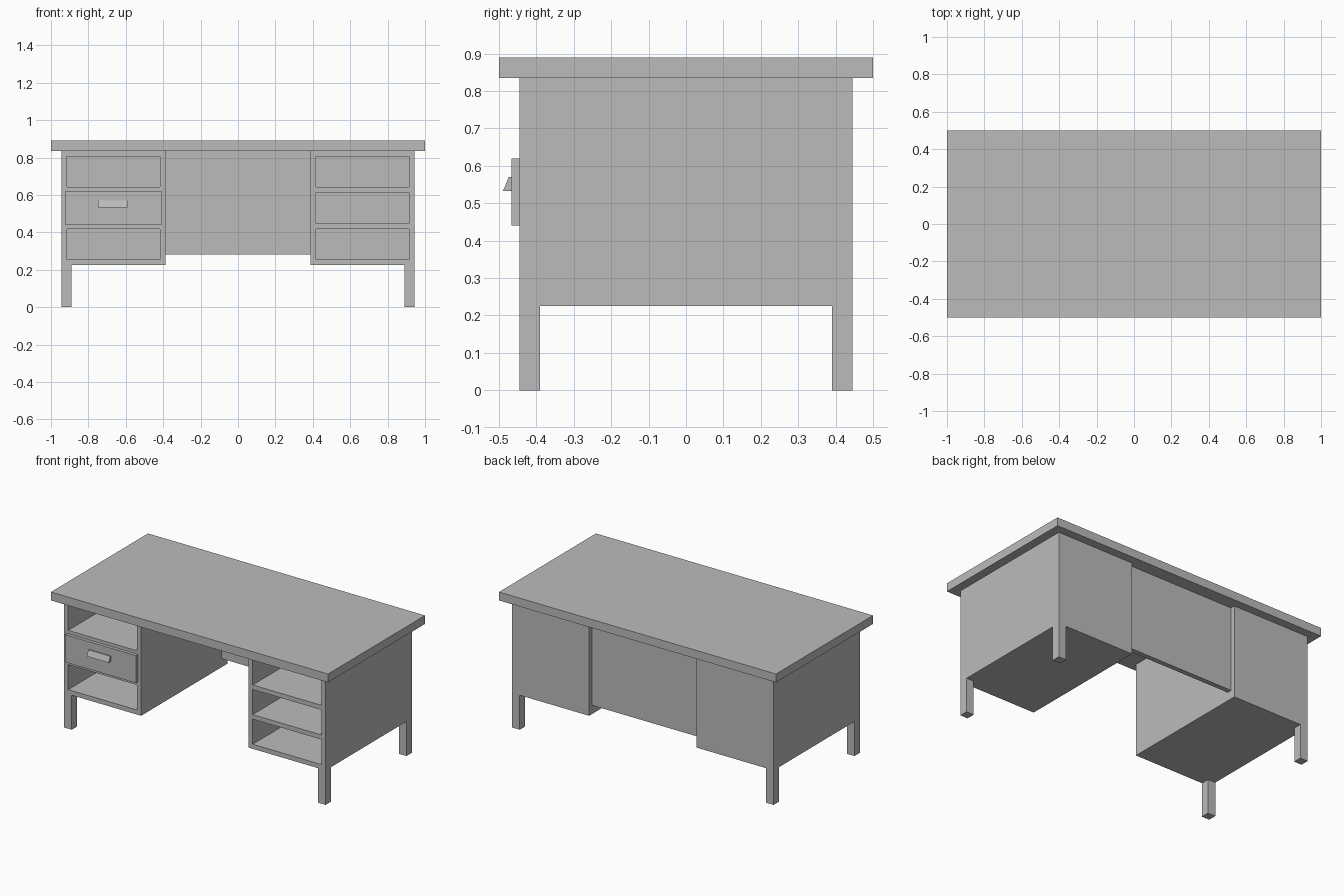
import bpy
import bmesh
from mathutils import Vector

if "Cube" in bpy.data.objects:
    bpy.data.objects.remove(bpy.data.objects["Cube"])

# Single material
grey = bpy.data.materials.new("plain_grey")
grey.use_nodes = True
COLOUR = (0.5, 0.5, 0.5, 1)
grey.diffuse_color = COLOUR
grey.node_tree.nodes["Principled BSDF"].inputs["Base Color"].default_value = COLOUR

# Shared dimensions
BOARD = 0.03
PED_IN, PED_OUT = 0.388, 0.944
PED_LOW, PED_TOP = 0.225, 0.835
HALF_DEPTH = 0.445
LEG = 0.055
SLOT_H = (PED_TOP - PED_LOW - 4 * BOARD) / 3
SLOT_Z = [PED_LOW + BOARD + i * (SLOT_H + BOARD) for i in range(3)]


def finish(name, bm):
    bmesh.ops.recalc_face_normals(bm, faces=bm.faces)
    mesh = bpy.data.meshes.new(name)
    bm.to_mesh(mesh)
    bm.free()
    mesh.materials.append(grey)
    obj = bpy.data.objects.new(name, mesh)
    bpy.context.scene.collection.objects.link(obj)
    return obj


def box_bm(low, high):
    bm = bmesh.new()
    low, high = Vector(low), Vector(high)
    bmesh.ops.create_cube(bm, size=1)
    for v in bm.verts:
        v.co = (low + high) / 2 + v.co * (high - low)
    return bm


def box(name, low, high):
    return finish(name, box_bm(low, high))


def hollow(bm, axis, direction, low, high, depth):
    """Push the faces on one side that lie within low..high into the box."""
    normal = Vector(axis) * direction
    faces = []
    for f in bm.faces:
        c = f.calc_center_median()
        if f.normal.dot(normal) > 0.9 and all(a < b < d for a, b, d in zip(low, c, high)):
            faces.append(f)
    new = bmesh.ops.extrude_discrete_faces(bm, faces=faces)["faces"]
    for f in new:
        bmesh.ops.translate(bm, verts=f.verts, vec=-normal * depth)


def cut(bm, axis, values):
    for value in values:
        geom = bm.verts[:] + bm.edges[:] + bm.faces[:]
        bmesh.ops.bisect_plane(bm, geom=geom, plane_co=Vector(axis) * value, plane_no=axis)
    bm.normal_update()


def pedestal(name, x0, x1):
    bm = box_bm((x0, -HALF_DEPTH, PED_LOW), (x1, HALF_DEPTH, PED_TOP))
    cut(bm, (1, 0, 0), (x0 + BOARD, x1 - BOARD))
    cut(bm, (0, 0, 1), [z + h for z in SLOT_Z for h in (0, SLOT_H)])
    for z in SLOT_Z:
        hollow(bm, (0, 1, 0), -1, (x0 + BOARD, -1, z), (x1 - BOARD, 1, z + SLOT_H),
               2 * HALF_DEPTH - BOARD)
    bmesh.ops.dissolve_limit(bm, angle_limit=0.01, verts=bm.verts, edges=bm.edges)
    return finish(name, bm)


# Table top and rear panel
box("table_top", (-1, -0.5, PED_TOP), (1, 0.5, 0.89))
box("rear_panel", (-PED_IN, 0.383, 0.282), (PED_IN, 0.415, PED_TOP))

# Pedestals with three open compartments each
pedestal("right_pedestal", -PED_OUT, -PED_IN)
pedestal("left_pedestal", PED_IN, PED_OUT)

# Corner legs
for side, sx in (("left", 1), ("right", -1)):
    for end, sy in (("front", -1), ("back", 1)):
        xs = sorted((sx * PED_OUT, sx * (PED_OUT - LEG)))
        ys = sorted((sy * HALF_DEPTH, sy * (HALF_DEPTH - LEG)))
        box(f"{end}_{side}_leg", (xs[0], ys[0], 0), (xs[1], ys[1], PED_LOW))

# Drawer front, overlapping its opening slightly
LIP = 0.008
FACE_Y = -0.466
x0, x1 = -PED_OUT + BOARD, -PED_IN - BOARD
z0, z1 = SLOT_Z[1], SLOT_Z[1] + SLOT_H
box("drawer_front", (x0 - LIP, FACE_Y, z0 - LIP), (x1 + LIP, -HALF_DEPTH, z1 + LIP))

# Open drawer tray behind the front
gap, wall = 0.006, 0.015
low = (x0 + gap, -HALF_DEPTH, z0 + gap)
high = (x1 - gap, 0.38, z1 - 0.03)
tray = box_bm(low, high)
cut(tray, (1, 0, 0), (low[0] + wall, high[0] - wall))
cut(tray, (0, 1, 0), (low[1] + wall, high[1] - wall))
hollow(tray, (0, 0, 1), 1, (low[0] + wall, low[1] + wall, 0),
       (high[0] - wall, high[1] - wall, 1), high[2] - low[2] - wall)
finish("drawer_tray", tray)

# Handle: a bar with a sloping front face
handle = box_bm((-0.749, -0.489, 0.533), (-0.591, FACE_Y, 0.57))
for v in handle.verts:
    if v.co.z > 0.55 and v.co.y < FACE_Y - 0.01:
        v.co.y = -0.474
finish("drawer_handle", handle)
